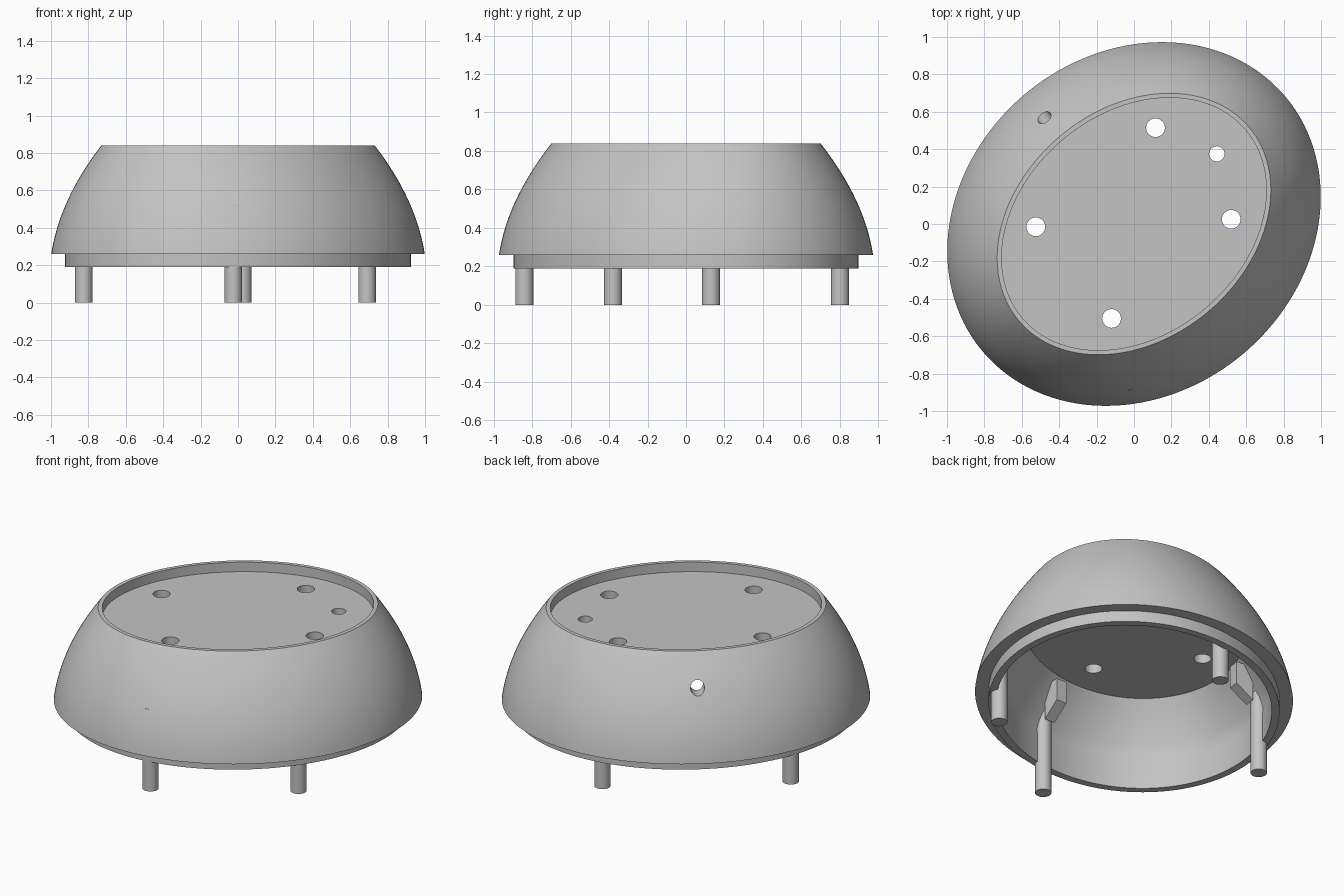
import bpy, bmesh
from math import cos, sin, pi, radians, atan2, hypot
from mathutils import Matrix, Vector

if "Cube" in bpy.data.objects:
    bpy.data.objects.remove(bpy.data.objects["Cube"], do_unlink=True)

TURN = radians(40)      # direction of the oval's long axis
SEGMENTS = 128

grey = bpy.data.materials.new("plain grey")
grey.use_nodes = True
grey.diffuse_color = (0.55, 0.55, 0.55, 1)
grey.node_tree.nodes["Principled BSDF"].inputs["Base Color"].default_value = (0.55, 0.55, 0.55, 1)


def make_object(name, bm):
    bmesh.ops.recalc_face_normals(bm, faces=bm.faces[:])
    mesh = bpy.data.meshes.new(name)
    bm.to_mesh(mesh)
    bm.free()
    mesh.materials.append(grey)
    obj = bpy.data.objects.new(name, mesh)
    bpy.context.collection.objects.link(obj)
    return obj


def smooth(obj):
    bpy.ops.object.select_all(action='DESELECT')
    obj.select_set(True)
    bpy.context.view_layer.objects.active = obj
    bpy.ops.object.shade_smooth_by_angle(angle=radians(30))


def cylinder(bm, matrix, radius, depth):
    bmesh.ops.create_cone(bm, cap_ends=True, segments=32, radius1=radius,
                          radius2=radius, depth=depth, matrix=matrix)


def oval_solid(name, profile):
    """Loft ovals (half length, half width, height) into a closed solid."""
    bm = bmesh.new()
    rings = []
    for a, b, z in profile:
        ring = []
        for i in range(SEGMENTS):
            t = 2 * pi * i / SEGMENTS
            p = Matrix.Rotation(TURN, 3, 'Z') @ Vector((a * cos(t), b * sin(t), z))
            ring.append(bm.verts.new(p))
        rings.append(ring)
    for low, high in zip(rings, rings[1:]):
        for i in range(SEGMENTS):
            j = (i + 1) % SEGMENTS
            bm.faces.new((low[i], low[j], high[j], high[i]))
    bm.faces.new(rings[0])
    bm.faces.new(rings[-1])
    return make_object(name, bm)


def shell_oval(z, inset=0.0):
    """Size of the domed outer surface at a height, optionally inset."""
    t = (z - 0.26) / 0.58
    f = (0.15 * t + 0.315 * t * t) / 0.465
    return (1.058 - 0.254 * f - inset, 0.907 - 0.293 * f - inset, z)


# Domed housing: inner wall, fitting ring, outer dome, rim, recessed plate
inner = [shell_oval(z, 0.08) for z in (0.71, 0.66, 0.61, 0.56, 0.51, 0.46, 0.41)]
ring = [(0.94, 0.785, 0.36), (0.94, 0.785, 0.19), (0.985, 0.83, 0.19), (0.985, 0.83, 0.26)]
outer = [shell_oval(0.26 + 0.58 * i / 20) for i in range(21)]
recess = [(0.78, 0.59, 0.84), (0.78, 0.59, 0.78)]
housing = oval_solid("domed_housing", inner + ring + outer + recess)

# Drilled holes in the plate and through the back wall
bm = bmesh.new()
holes = [(0.115, 0.515, 0.05), (-0.525, -0.015, 0.05), (0.52, 0.025, 0.05),
         (-0.12, -0.505, 0.05), (0.443, 0.375, 0.041)]
for x, y, r in holes:
    cylinder(bm, Matrix.Translation((x, y, 0.75)), r, 0.3)
side = Matrix.Translation((-0.48, 0.57, 0.665)) @ Matrix.Rotation(TURN, 4, 'Z') @ Matrix.Rotation(pi / 2, 4, 'X')
cylinder(bm, side, 0.04, 0.4)
cutter = make_object("hole_cutter", bm)
cutter.hide_render = True

drill = housing.modifiers.new("drilled holes", 'BOOLEAN')
drill.operation = 'DIFFERENCE'
drill.solver = 'EXACT'
drill.object = cutter
bpy.context.view_layer.objects.active = housing
bpy.ops.object.modifier_apply(modifier=drill.name)
bpy.data.objects.remove(cutter, do_unlink=True)
smooth(housing)

# Locating pins with supporting ribs against the inner wall
pins = {"right": (-0.825, 0.13), "front": (-0.025, -0.84),
        "left": (0.69, -0.38), "back": (0.025, 0.80)}
for side_name, (x, y) in pins.items():
    bm = bmesh.new()
    cylinder(bm, Matrix.Translation((x, y, 0.26)), 0.047, 0.52)
    smooth(make_object(side_name + "_pin", bm))

    bm = bmesh.new()
    reach = hypot(x, y) - 0.115
    place = (Matrix.Rotation(atan2(y, x), 4, 'Z') @ Matrix.Translation((reach, 0, 0.56))
             @ Matrix.Diagonal((0.11, 0.07, 0.22, 1)))
    bmesh.ops.create_cube(bm, size=1, matrix=place)
    # Slope the rib's lower inner edge
    for v in bm.verts:
        if v.co.z < 0.5 and hypot(v.co.x, v.co.y) < reach:
            v.co.z += 0.08
    make_object(side_name + "_pin_rib", bm)
